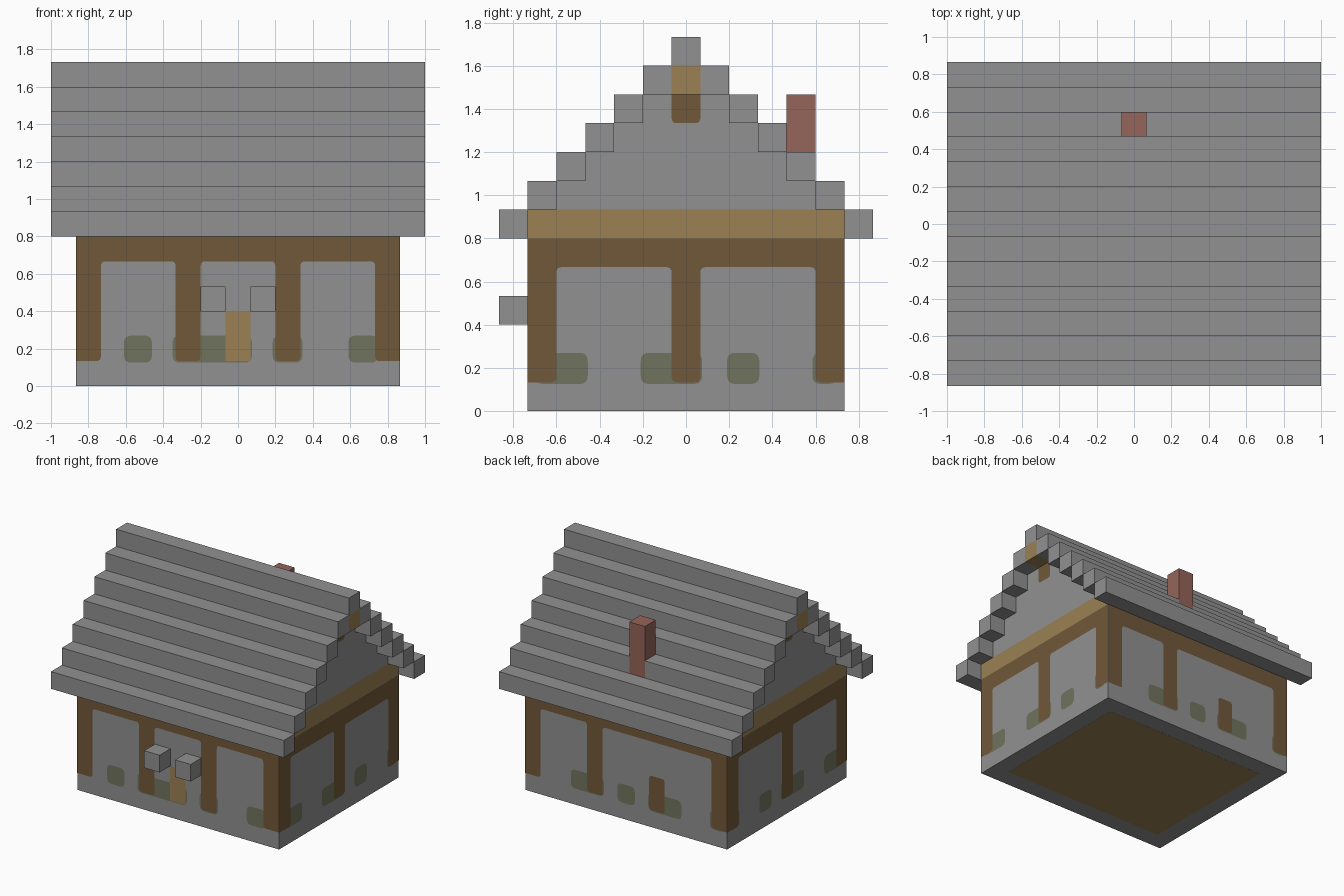
import bpy, bmesh
from mathutils import Vector

U = 2 / 15              # one block
HX, HY = 6.5 * U, 5.5 * U   # half size of the walls

if "Cube" in bpy.data.objects:
    bpy.data.objects.remove(bpy.data.objects["Cube"])


def material(name, r, g, b):
    m = bpy.data.materials.new(name)
    m.use_nodes = True
    m.diffuse_color = (r, g, b, 1)
    m.node_tree.nodes["Principled BSDF"].inputs["Base Color"].default_value = (r, g, b, 1)
    return m


STONE = material("grey stone", .283, .283, .283)
DARK = material("dark wood", .166, .099, .041)
LIGHT = material("light wood", .331, .218, .089)
MOSS = material("mossy stone", .166, .174, .112)
BRICK = material("red brick", .301, .129, .101)


def finish(name, bm, mat):
    me = bpy.data.meshes.new(name)
    bm.to_mesh(me)
    bm.free()
    me.materials.append(mat)
    ob = bpy.data.objects.new(name, me)
    bpy.context.collection.objects.link(ob)


def blocks(name, mat, boxes):
    """Boxes given as x0, x1, y0, y1, z0, z1 in block units."""
    bm = bmesh.new()
    for x0, x1, y0, y1, z0, z1 in boxes:
        vs = bmesh.ops.create_cube(bm, size=1)["verts"]
        for v in vs:
            v.co = Vector(((x0 + x1) / 2 + v.co.x * (x1 - x0),
                           (y0 + y1) / 2 + v.co.y * (y1 - y0),
                           (z0 + z1) / 2 + v.co.z * (z1 - z0))) * U
    finish(name, bm, mat)


def rounded(pts, half, r):
    """Round every corner of an outline except those on the wall's outer edges."""
    out = []
    for i, p in enumerate(pts):
        if abs(p.x) > half - .01:
            out.append(p)
            continue
        a = p + (pts[i - 1] - p).normalized() * r
        b = p + (pts[(i + 1) % len(pts)] - p).normalized() * r
        for k in range(5):
            t = k / 4
            out.append(a * (1 - t) ** 2 + p * 2 * t * (1 - t) + b * t * t)
    return out


# Each wall: direction along it, outward normal, distance from the centre, half width
WALLS = {
    "front": (Vector((1, 0, 0)), Vector((0, -1, 0)), HY, HX),
    "back": (Vector((1, 0, 0)), Vector((0, 1, 0)), HY, HX),
    "left": (Vector((0, 1, 0)), Vector((1, 0, 0)), HX, HY),
    "right": (Vector((0, 1, 0)), Vector((-1, 0, 0)), HX, HY),
}


def plates(name, wall, mat, outlines, lift, r=.025):
    """Thin painted shapes lying on one wall."""
    along, normal, dist, half = WALLS[wall]
    bm = bmesh.new()
    for o in outlines:
        pts = [Vector(p) for p in o]
        if r:
            pts = rounded(pts, half, r)
        f = bm.faces.new([bm.verts.new(along * p.x + normal * (dist + lift)
                                       + Vector((0, 0, p.y))) for p in pts])
        f.normal_update()
        if f.normal.dot(normal) < 0:
            f.normal_flip()
    bmesh.ops.triangulate(bm, faces=bm.faces[:])
    finish(f"{wall}_{name}", bm, mat)


def rect(a0, a1, z0, z1):
    return [(a0, z0), (a1, z0), (a1, z1), (a0, z1)]


def comb(half, posts):
    """Top beam with posts hanging down from it."""
    pts = [(half, 6 * U), (-half, 6 * U)]
    for i, (a, b) in enumerate(posts):
        if i:
            pts.append((a, 5 * U))
        pts += [(a, U), (b, U)]
        if i < len(posts) - 1:
            pts.append((b, 5 * U))
    return pts


# Walls, floor and gables
blocks("walls", STONE, [(-6.5, 6.5, -5.5, 5.5, 0, 6)])
blocks("gable_walls", STONE, [(-6.5, 6.5, k - 5.5, 5.5 - k, 6 + k, 7 + k) for k in range(1, 5)])
blocks("gable_beam", LIGHT, [(-6.5, 6.5, -5.5, 5.5, 6, 7)])
blocks("ridge_beam", LIGHT, [(-7.5, 7.5, -.5, .5, 11, 12)])
blocks("floor", LIGHT, [(-5.43, 5.43, -4.43, 4.43, -.006, .02)])

# Stepped roof: one row of blocks per step on both slopes, plus the ridge;
# the third row at the back leaves a gap for the chimney
roof = [(-7.5, 7.5, -.5, .5, 12, 13)]
for k in range(6):
    roof.append((-7.5, 7.5, k - 6.5, k - 5.5, 6 + k, 7 + k))
    for x0, x1 in [(-7.5, -.5), (.5, 7.5)] if k == 2 else [(-7.5, 7.5)]:
        roof.append((x0, x1, 5.5 - k, 6.5 - k, 6 + k, 7 + k))
blocks("roof", STONE, roof)
blocks("chimney", BRICK, [(-.5, .5, 3.5, 4.5, 8, 11)])
blocks("front_wall_blocks", STONE, [(s - .5, s + .5, -6.5, -5.5, 3, 4) for s in (-1, 1)])

# Timber frames
corner_a, corner_b = (-HX, -5.5 * U), (5.5 * U, HX)
post_a, post_b = (-2.5 * U, -1.5 * U), (1.5 * U, 2.5 * U)
plates("timber_frame", "front", DARK, [comb(HX, [corner_a, post_a, post_b, corner_b])], .004)
plates("timber_frame", "back", DARK, [comb(HX, [corner_a, post_b, corner_b])], .004)
for side in ("left", "right"):
    plates("timber_frame", side, DARK,
           [comb(HY, [(-HY, -4.5 * U), (-.5 * U, .5 * U), (4.5 * U, HY)])], .004)
    plates("gable_post", side, DARK, [rect(-.5 * U, .5 * U, 10 * U, 11.5 * U)], .003)

# Doors
plates("door", "front", LIGHT, [rect(-.5 * U, .5 * U, U, 3 * U)], .005, 0)
plates("door", "back", DARK, [rect(-2.5 * U, -1.5 * U, U, 3 * U)], .004)

# Moss patches along the foot of the walls
SIDE_MOSS = [(-.7, -.455), (-.21, .075), (.19, .34), (.585, .7)]
MOSS_SPANS = {
    "front": [(-.61, -.46), (-.35, .075), (.185, .345), (.59, .75)],
    "back": [(.19, .475), (-.075, .075), (-.475, -.19), (-.85, -.72)],
    "left": SIDE_MOSS,
    "right": SIDE_MOSS,
}
for wall, spans in MOSS_SPANS.items():
    plates("moss", wall, MOSS, [rect(a, b, .125, .27) for a, b in spans], .002, .04)
